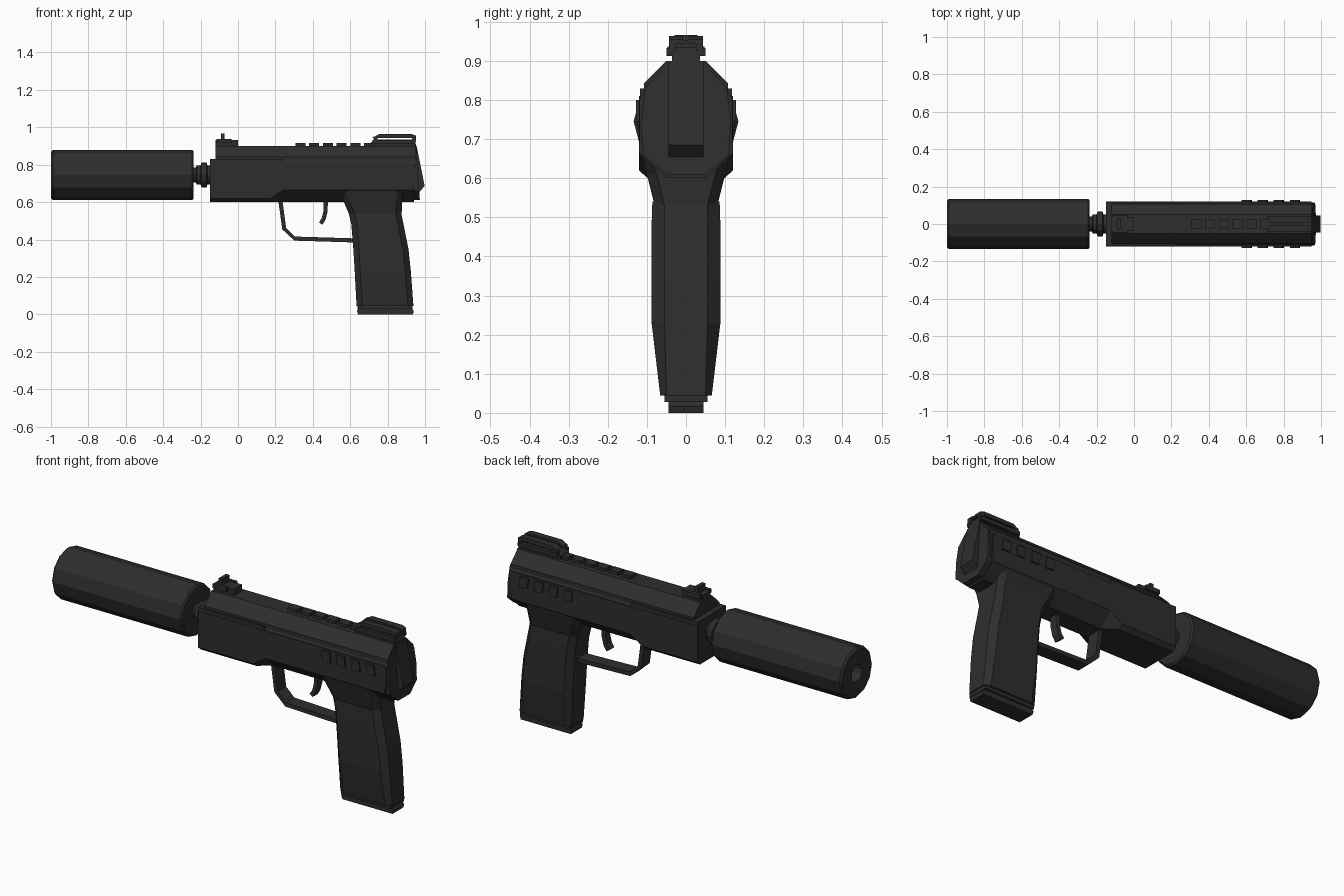
import bpy, bmesh, math
from mathutils import Vector

if "Cube" in bpy.data.objects:
    bpy.data.objects.remove(bpy.data.objects["Cube"])

black = bpy.data.materials.new("matte black")
black.diffuse_color = (0.027, 0.027, 0.027, 1)
black.use_nodes = True
black.node_tree.nodes["Principled BSDF"].inputs["Base Color"].default_value = black.diffuse_color


def loft(name, rings, closed=False):
    """Skin equal-length rings of points; cap the ends unless closed into a loop."""
    bm = bmesh.new()
    rows = [[bm.verts.new(p) for p in r] for r in rings]
    n = len(rows[0])
    pairs = list(zip(rows, rows[1:])) + ([(rows[-1], rows[0])] if closed else [])
    for a, b in pairs:
        for i in range(n):
            j = (i + 1) % n
            bm.faces.new((a[i], a[j], b[j], b[i]))
    if not closed:
        bm.faces.new(rows[0])
        bm.faces.new(rows[-1])
    bmesh.ops.recalc_face_normals(bm, faces=bm.faces)
    me = bpy.data.meshes.new(name)
    bm.to_mesh(me)
    bm.free()
    me.materials.append(black)
    ob = bpy.data.objects.new(name, me)
    bpy.context.collection.objects.link(ob)
    return ob


def side_profile(name, pts, half, y=0):
    """Extrude an (x, z) outline across y."""
    return loft(name, [[(x, y + s * half, z) for x, z in pts] for s in (-1, 1)])


def box(name, x0, x1, y0, y1, z0, z1):
    return loft(name, [[(x0, y0, z), (x1, y0, z), (x1, y1, z), (x0, y1, z)] for z in (z0, z1)])


def section(x, half_pts, lean=0):
    """Mirror a half outline of (y, z) into a full ring at x."""
    return [(x + lean * (0.9 - z), s * y, z)
            for s, pts in ((1, half_pts), (-1, half_pts[::-1])) for y, z in pts]


def lathe(name, prof, n, closed=False, zc=0.745):
    """Turn (x, radius) points around the bore axis."""
    return loft(name, [[(x, r * math.cos(2 * math.pi * i / n), zc + r * math.sin(2 * math.pi * i / n))
                        for i in range(n)] for x, r in prof], closed)


def strip(name, path, t, half):
    """Flat bar following an (x, z) path."""
    p = [Vector(q) for q in path]
    outer, inner = [], []
    for i, q in enumerate(p):
        d = (p[min(i + 1, len(p) - 1)] - p[max(i - 1, 0)]).normalized()
        nrm = Vector((-d.y, d.x)) * t / 2
        outer.append(q + nrm)
        inner.append(q - nrm)
    rings = [[(a.x, -half, a.y), (a.x, half, a.y), (b.x, half, b.y), (b.x, -half, b.y)]
             for a, b in zip(outer, inner)]
    return loft(name, rings)


# Suppressor with open bore, and threaded neck
lathe("suppressor", [(-1, 0.045), (-1, 0.124), (-0.99, 0.134), (-0.245, 0.134),
                     (-0.237, 0.125), (-0.237, 0.02), (-0.9, 0.02), (-0.9, 0.045)], 12, True)
lathe("barrel_neck", [(-0.25, 0.04), (-0.225, 0.04), (-0.22, 0.052), (-0.2, 0.052), (-0.195, 0.066),
                      (-0.168, 0.066), (-0.163, 0.05), (-0.1, 0.05)], 12)

# Frame: boxy at the front, deeply chamfered underneath behind the trigger guard
front = [(0.098, 0.6), (0.12, 0.62), (0.12, 0.81)]
rear = [(0.05, 0.6), (0.12, 0.665), (0.12, 0.81)]
loft("frame", [section(-0.15, front), section(0.175, front), section(0.24, rear),
               section(0.94, rear)])
box("frame_front_rail", -0.15, 0.235, -0.118, 0.118, 0.8, 0.83)

# Slide with sloping shoulders
slide = [(0.119, 0.69), (0.119, 0.80), (0.108, 0.82), (0.108, 0.842), (0.05, 0.9)]
loft("slide", [section(-0.12, slide), section(0.95, slide)])
back = [(0.05, 0.61), (0.11, 0.66), (0.115, 0.745), (0.105, 0.83), (0.05, 0.89)]
loft("rear_plate", [section(0.93, back), section(0.952, back, 0.07)])
side_profile("hammer", [(0.93, 0.9), (0.955, 0.9), (0.998, 0.685), (0.965, 0.65), (0.93, 0.65)], 0.045)

# Grip serrations on both flanks, ribs along the top
for i in range(4):
    x = 0.575 + 0.086 * i
    for s in (-1, 1):
        side_profile(f"side_serration_{i}_{s}", [(x + 0.008, 0.745), (x + 0.055, 0.745),
                     (x + 0.048, 0.8), (x, 0.8)], 0.006, s * 0.122)
for i in range(6):
    x = 0.307 + 0.0735 * i
    box(f"top_rib_{i}", x, x + 0.053, -0.024, 0.024, 0.89, 0.916)

# Front sight
box("front_sight_base", -0.12, 0.0, -0.035, 0.035, 0.89, 0.932)
for s in (-1, 1):
    box(f"front_sight_ear_{s}", -0.115, -0.035, s * 0.038 - 0.009, s * 0.038 + 0.009, 0.915, 0.937)
box("front_sight_post", -0.092, -0.072, -0.03, 0.03, 0.93, 0.966)

# Rear sight: plate bridged over its base on corner posts, split by a notch
side_profile("rear_sight_base", [(0.71, 0.89), (0.71, 0.918), (0.735, 0.934), (0.945, 0.934), (0.955, 0.89)], 0.036)
for s in (-1, 1):
    box(f"rear_sight_rail_{s}", 0.72, 0.95, s * 0.04 - 0.01, s * 0.04 + 0.01, 0.913, 0.933)
    side_profile(f"rear_sight_blade_{s}", [(0.72, 0.944), (0.755, 0.964), (0.93, 0.964), (0.952, 0.955),
                 (0.952, 0.944)], 0.018, s * 0.026)
    for x in (0.725, 0.93):
        box(f"rear_sight_post_{s}_{x}", x, x + 0.022, s * 0.035 - 0.009, s * 0.035 + 0.009, 0.925, 0.95)
box("rear_sight_bridge", 0.74, 0.95, -0.03, 0.03, 0.944, 0.953)


# Grip, lofted from chamfered rectangles: z, front x, back x, half width, half end width
def grip_ring(z, x0, x1, w, e):
    c = 0.03
    half = [(x0, e), (x0 + c, w), (x1 - c, w), (x1, e)]
    return [(x, y, z) for x, y in half] + [(x, -y, z) for x, y in half[::-1]]


loft("grip_neck", [grip_ring(*r) for r in (
    (0.67, 0.543, 0.885, 0.116, 0.1), (0.61, 0.562, 0.877, 0.1, 0.075), (0.53, 0.596, 0.875, 0.08, 0.055))])
loft("grip", [grip_ring(*r) for r in (
    (0.54, 0.592, 0.873, 0.086, 0.055), (0.48, 0.606, 0.885, 0.088, 0.055), (0.345, 0.617, 0.912, 0.088, 0.055),
    (0.23, 0.624, 0.924, 0.088, 0.055), (0.045, 0.634, 0.938, 0.066, 0.05))])
box("grip_foot", 0.64, 0.932, -0.055, 0.055, 0.028, 0.05)
side_profile("magazine_plate", [(0.642, 0), (0.935, 0), (0.94, 0.018), (0.93, 0.032), (0.645, 0.032),
                                (0.635, 0.018)], 0.045)

# Trigger and guard
strip("trigger_guard", [(0.225, 0.62), (0.247, 0.458), (0.303, 0.405), (0.63, 0.395)], 0.022, 0.035)
strip("trigger", [(0.47, 0.62), (0.468, 0.55), (0.458, 0.51), (0.442, 0.485)], 0.022, 0.02)
